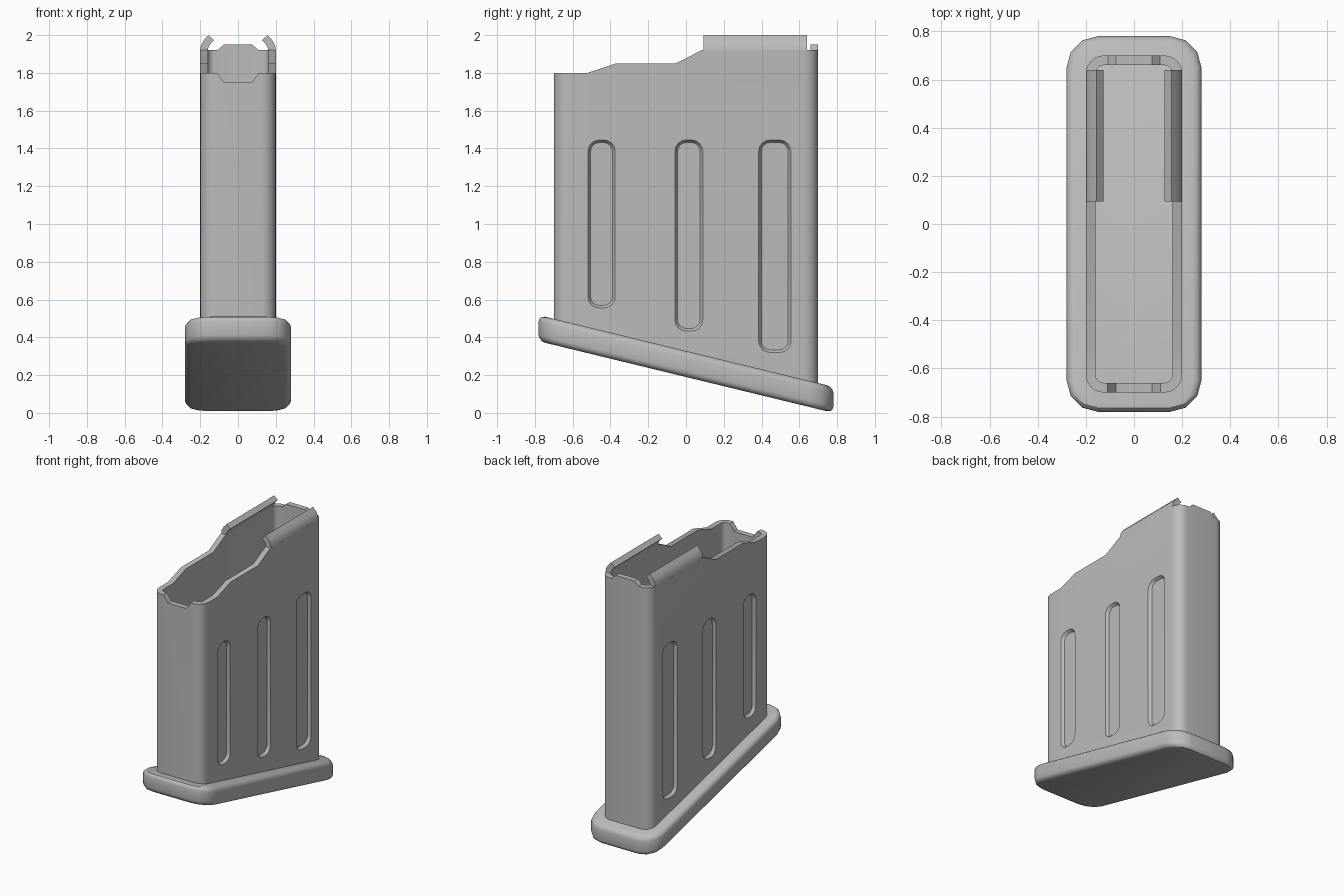
import bpy, bmesh, math
from mathutils import Vector

if "Cube" in bpy.data.objects:
    bpy.data.objects.remove(bpy.data.objects["Cube"])

SLOPE = -0.243
grey = bpy.data.materials.new("grey")
grey.diffuse_color = (0.50, 0.50, 0.50, 1)
grey.use_nodes = True
grey.node_tree.nodes["Principled BSDF"].inputs["Base Color"].default_value = grey.diffuse_color


def rounded(cx, cy, hx, hy, r, seg):
    """Outline of a rounded rectangle, counter-clockwise."""
    pts = []
    for i, (sx, sy) in enumerate([(1, 1), (-1, 1), (-1, -1), (1, -1)]):
        for k in range(seg + 1):
            a = math.pi / 2 * (i + k / seg)
            pts.append((cx + sx * (hx - r) + r * math.cos(a),
                        cy + sy * (hy - r) + r * math.sin(a)))
    return pts


def loft(name, rings):
    """Closed solid through matching rings of 3D points."""
    bm = bmesh.new()
    vs = [[bm.verts.new(p) for p in ring] for ring in rings]
    n = len(vs[0])
    for a, b in zip(vs, vs[1:]):
        for i in range(n):
            j = (i + 1) % n
            bm.faces.new((a[i], a[j], b[j], b[i]))
    bm.faces.new(vs[0][::-1])
    bm.faces.new(vs[-1])
    bmesh.ops.recalc_face_normals(bm, faces=bm.faces)
    me = bpy.data.meshes.new(name)
    bm.to_mesh(me)
    bm.free()
    me.materials.append(grey)
    ob = bpy.data.objects.new(name, me)
    bpy.context.collection.objects.link(ob)
    return ob


def activate(ob):
    bpy.ops.object.select_all(action='DESELECT')
    ob.select_set(True)
    bpy.context.view_layer.objects.active = ob


def cut(ob, cutter):
    activate(ob)
    m = ob.modifiers.new("cut", 'BOOLEAN')
    m.operation = 'DIFFERENCE'
    m.solver = 'EXACT'
    m.object = cutter
    bpy.ops.object.modifier_apply(modifier=m.name)
    bpy.data.objects.remove(cutter)


def smooth(ob, angle=30):
    activate(ob)
    bpy.ops.object.shade_smooth_by_angle(angle=math.radians(angle))


# Hollow body with a slanted foot
outer = rounded(0, 0, 0.2, 0.7, 0.075, 6)
inner = rounded(0, 0, 0.16, 0.66, 0.035, 4)
body = loft("magazine_body", [[(x, y, 0.29 + SLOPE * y) for x, y in outer],
                              [(x, y, 1.92) for x, y in outer]])
cut(body, loft("cavity", [[(x, y, z) for x, y in inner] for z in (0.0, 2.2)]))

# Stepped top edge along the sides
step = [(-0.8, 1.8), (-0.52, 1.8), (-0.37, 1.85), (-0.055, 1.85),
        (0.093, 1.925), (0.093, 2.2), (-0.8, 2.2)]
cut(body, loft("top_step", [[(x, y, z) for y, z in step] for x in (-0.5, 0.5)]))

# Notch in the front wall
notch = [(-0.15, 1.85), (-0.11, 1.8), (-0.075, 1.75), (0.075, 1.75), (0.11, 1.8), (0.15, 1.85)]
cut(body, loft("front_notch", [[(x, y, z) for x, z in notch] for y in (-0.8, -0.6)]))

# Recessed slots on both sides, with sloping walls
for cy, hw, low in ((-0.447, 0.072, 0.555), (0.015, 0.074, 0.433), (0.47, 0.085, 0.32)):
    for s in (-1, 1):
        cz, hz = (low + 1.445) / 2, (1.445 - low) / 2
        rings = []
        for x, inset in ((0.22, 0), (0.2, 0), (0.18, 0.014)):
            o = rounded(cy, cz, hw - inset, hz - inset, 0.06 - inset, 4)
            rings.append([(s * x, y, z) for y, z in o])
        cut(body, loft("slot", rings))
smooth(body)

# Raised tab on the back wall
tab = [(-0.11, 1.919), (0.11, 1.919), (0.075, 1.95), (-0.075, 1.95)]
loft("back_tab", [[(x, y, z) for x, z in tab] for y in (0.66, 0.7)])

# Feed lips curling inwards
lip = [(0.2, 1.919), (0.196, 1.945), (0.182, 1.972), (0.156, 2.0),
       (0.127, 1.972), (0.147, 1.952), (0.157, 1.935), (0.16, 1.919)]
for s, side in ((1, "right"), (-1, "left")):
    smooth(loft("feed_lip_" + side, [[(s * x, y, z) for x, z in lip] for y in (0.093, 0.64)]))

# Sheared base plate with rounded rims
rings = []
for h, inset in ((0.19, 0.035), (0.195, 0.016), (0.208, 0.004), (0.222, 0),
                 (0.296, 0), (0.31, 0.004), (0.323, 0.016), (0.328, 0.035)):
    o = rounded(0, 0, 0.28 - inset, 0.78 - inset, 0.13 - inset, 3)
    rings.append([(x, y, h + SLOPE * y) for x, y in o])
smooth(loft("base_plate", rings), 35)
